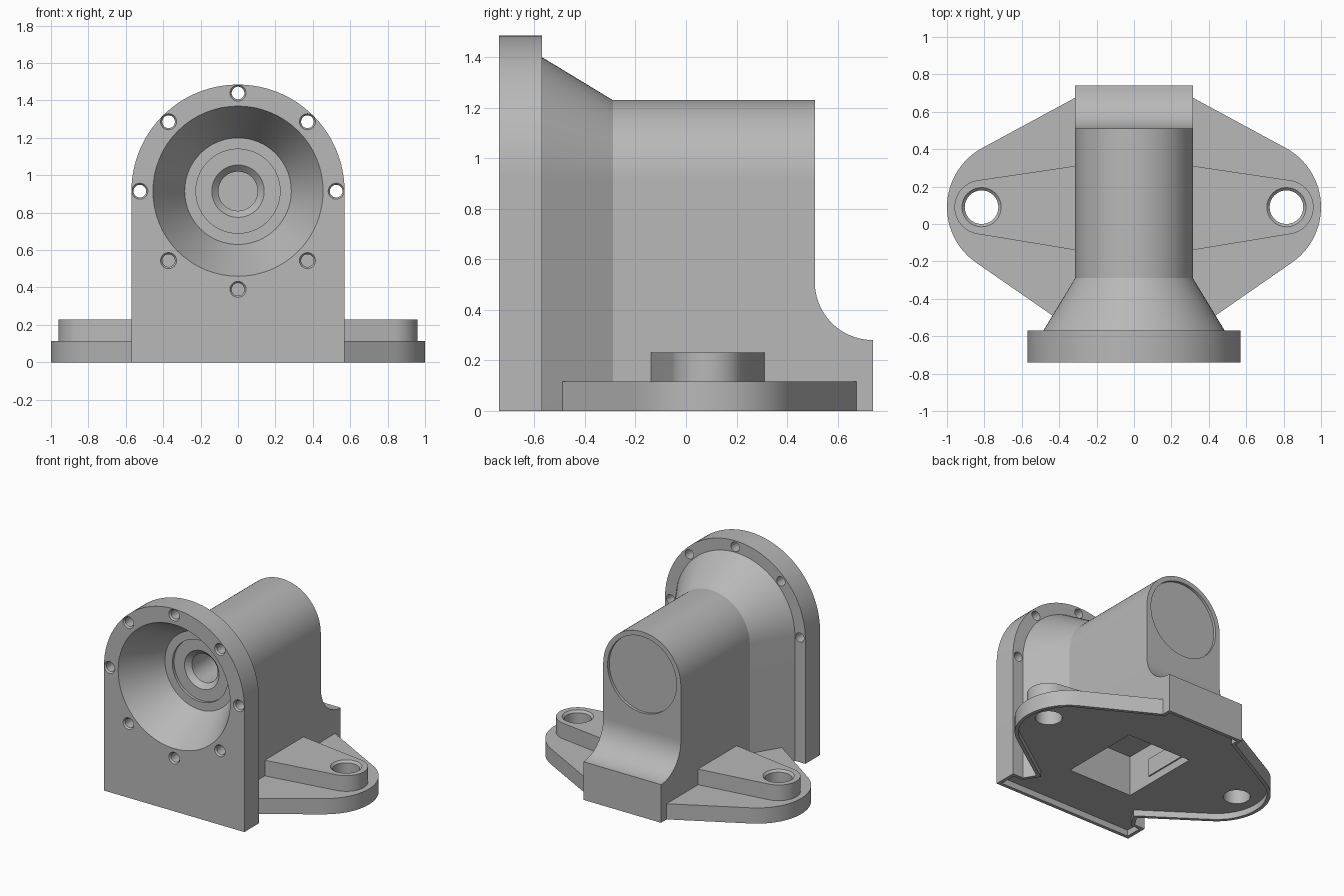
import bpy, bmesh
from math import sin, cos, pi, radians
from mathutils import Vector

if "Cube" in bpy.data.objects:
    bpy.data.objects.remove(bpy.data.objects["Cube"], do_unlink=True)

grey = bpy.data.materials.new("cast_grey")
grey.use_nodes = True
COLOUR = (0.48, 0.48, 0.48, 1)
grey.diffuse_color = COLOUR
grey.node_tree.nodes["Principled BSDF"].inputs["Base Color"].default_value = COLOUR

AXIS_Z = 0.915               # height of the bore axis
FRONT, PLATE_BACK, NECK, TUBE_BACK, BACK = -0.74, -0.57, -0.29, 0.51, 0.74
BODY_R, FLARE_R, PLATE_R = 0.315, 0.485, 0.57
HOLE = (0.815, 0.09)         # mounting hole centre


def loft(name, rings):
    """Closed solid through rings of equal length, capped at both ends."""
    bm = bmesh.new()
    vs = [[bm.verts.new(p) for p in ring] for ring in rings]
    n = len(vs[0])
    for a, b in zip(vs, vs[1:]):
        for i in range(n):
            j = (i + 1) % n
            bm.faces.new((a[i], a[j], b[j], b[i]))
    bm.faces.new(vs[0])
    bm.faces.new(vs[-1])
    bmesh.ops.recalc_face_normals(bm, faces=bm.faces)
    mesh = bpy.data.meshes.new(name)
    bm.to_mesh(mesh)
    bm.free()
    mesh.materials.append(grey)
    ob = bpy.data.objects.new(name, mesh)
    bpy.context.collection.objects.link(ob)
    return ob


def arc(cx, cy, r, start, end, n=24):
    angles = [radians(start + (end - start) * i / n) for i in range(n + 1)]
    return [(cx + r * cos(a), cy + r * sin(a)) for a in angles]


def arch(r, y):
    """Upright ring with a half-round top."""
    pts = [(-r, 0), (r, 0)] + arc(0, AXIS_Z, r, 0, 180, 48)
    return [(x, y, z) for x, z in pts]


def slab(name, pts, z0, z1):
    return loft(name, [[(x, y, z) for x, y in pts] for z in (z0, z1)])


def turned_y(name, profile, x=0, z=AXIS_Z, n=64):
    """Turned shape about an axis along y, from (radius, y) pairs."""
    return loft(name, [[(x + r * cos(2 * pi * i / n), y, z + r * sin(2 * pi * i / n))
                        for i in range(n)] for r, y in profile])


def mirrored(half):
    """Complete a +x outline, listed front to back, with its -x side."""
    return half + [(-x, y) for x, y in reversed(half)]


def inset(pts, d):
    """Shrink a counter-clockwise outline by d."""
    out = []
    for i, p in enumerate(pts):
        p = Vector(p)
        a = (p - Vector(pts[i - 1])).normalized()
        b = (Vector(pts[(i + 1) % len(pts)]) - p).normalized()
        na, nb = Vector((-a.y, a.x)), Vector((-b.y, b.x))
        out.append(tuple(p + (na + nb) * d / (1 + na.dot(nb))))
    return out


# Main casting
plate = loft("front_plate", [arch(PLATE_R, FRONT), arch(PLATE_R, PLATE_BACK)])
flare = loft("flared_neck", [arch(FLARE_R, PLATE_BACK), arch(BODY_R, NECK)])
body = loft("tube_body", [arch(BODY_R, NECK), arch(BODY_R, TUBE_BACK)])

# Back foot with a concave fillet
side = [(TUBE_BACK, 0), (BACK, 0)] + arc(BACK, 0.51, 0.23, 270, 180)
foot = loft("back_foot", [[(x, y, z) for y, z in side] for x in (-BODY_R, BODY_R)])

# Mounting flange and raised pads
flange_half = [(0.435, -0.49)] + arc(0.64, 0.09, 0.36, -56, 63) + [(BODY_R, 0.675)]
flange = slab("mounting_flange", mirrored(flange_half), 0, 0.115)
pad_half = [(0.25, -0.15)] + arc(*HOLE, 0.145, -81, 81) + [(0.25, 0.32)]
parts = [plate, flare, body, foot, flange]
pads = []
for s, name in ((1, "left_pad"), (-1, "right_pad")):
    pads.append(slab(name, [(s * x, y) for x, y in pad_half], 0.1, 0.23))
parts += pads

# Cutters: bell and bearing seat, back recess
bell = turned_y("bell_cutter", [
    (0.461, FRONT - 0.01), (0.455, FRONT), (0.285, -0.44), (0.225, -0.44),
    (0.225, -0.42), (0.14, -0.42), (0.105, -0.385), (0.105, 0.3)])
back_recess = turned_y("back_cutter", [(0.28, TUBE_BACK - 0.02), (0.28, TUBE_BACK + 0.1)])

# Cutters: shallow underside with a rim, and a core pocket
outline = mirrored([(PLATE_R, FRONT), (PLATE_R, PLATE_BACK), (FLARE_R, PLATE_BACK)]
                   + flange_half + [(BODY_R, BACK)])
underside = slab("underside_cutter", inset(outline, 0.025), -0.1, 0.045)
pocket = slab("pocket_cutter", mirrored([(0.26, -0.35), (0.26, 0.26)]), -0.1, 0.34)

# Cutters: mounting holes with a chamfered mouth
mounts = []
for s in (1, -1):
    mounts.append(loft("mount_cutter", [
        [(x, y, z) for x, y in arc(s * HOLE[0], HOLE[1], r, 0, 348.75, 31)]
        for r, z in ((0.09, -0.1), (0.09, 0.215), (0.105, 0.23), (0.105, 0.3))]))

# Cutters: ring of bolt holes
bolts = []
for i in range(8):
    a = i * pi / 4
    bolts.append(turned_y("bolt_cutter", [
        (0.043, FRONT - 0.05), (0.043, FRONT), (0.034, FRONT + 0.012),
        (0.034, PLATE_BACK + 0.05)], 0.525 * cos(a), AXIS_Z + 0.525 * sin(a), 24))

cuts = {
    plate: [bell, underside] + bolts,
    flare: [bell, underside, pocket],
    body: [bell, back_recess, underside, pocket],
    foot: [underside],
    flange: [underside, pocket] + mounts,
    pads[0]: [mounts[0]],
    pads[1]: [mounts[1]],
}
for part, cutters in cuts.items():
    bpy.ops.object.select_all(action='DESELECT')
    part.select_set(True)
    bpy.context.view_layer.objects.active = part
    for cutter in cutters:
        mod = part.modifiers.new("cut", 'BOOLEAN')
        mod.operation = 'DIFFERENCE'
        mod.solver = 'EXACT'
        mod.object = cutter
        bpy.ops.object.modifier_apply(modifier=mod.name)
    bpy.ops.object.shade_smooth_by_angle(angle=radians(25))

for cutter in [bell, back_recess, underside, pocket] + mounts + bolts:
    bpy.data.objects.remove(cutter, do_unlink=True)
